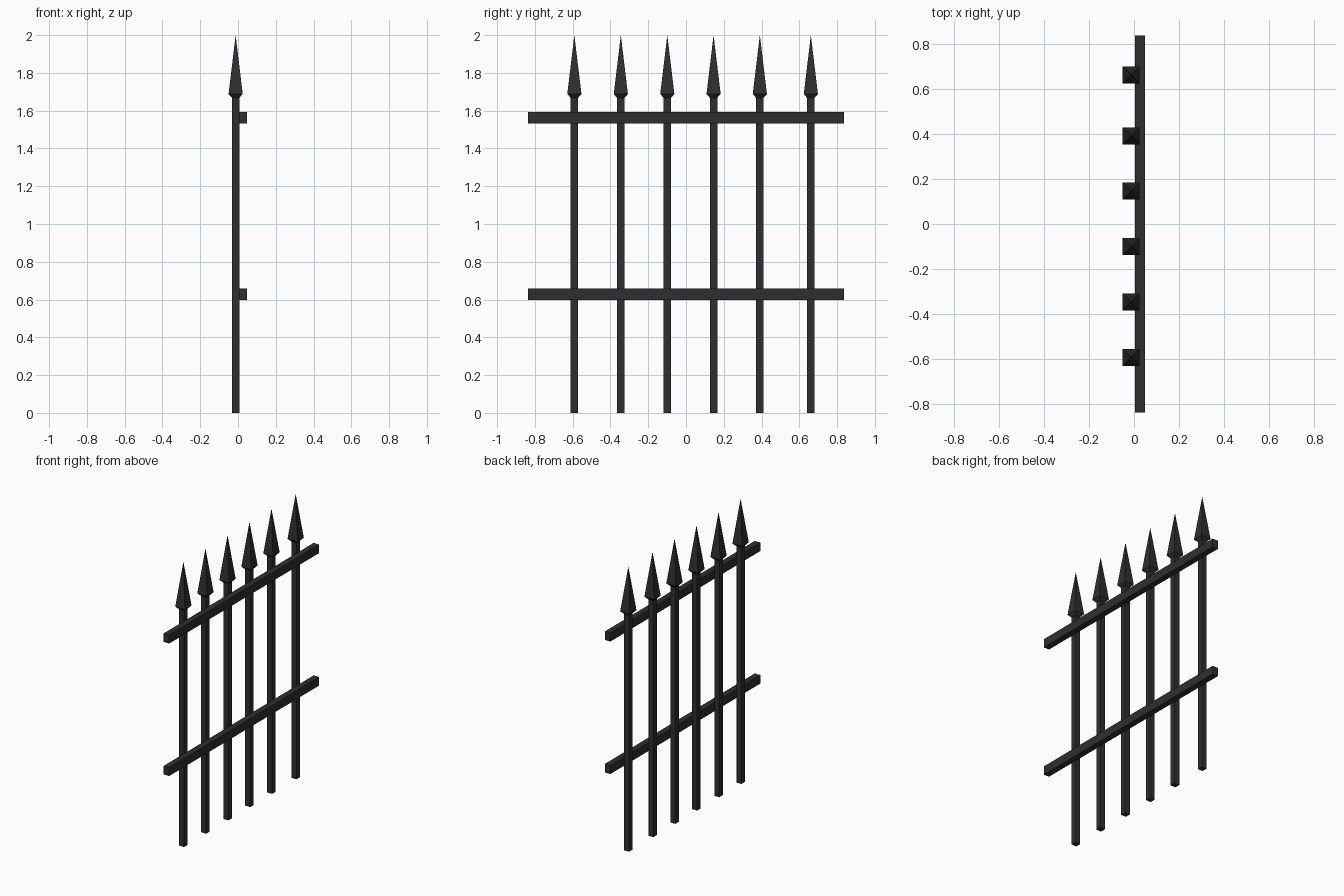
import bpy, bmesh

if "Cube" in bpy.data.objects:
    bpy.data.objects.remove(bpy.data.objects["Cube"])

iron = bpy.data.materials.new("dark iron")
iron.diffuse_color = (0.028, 0.028, 0.028, 1)
iron.use_nodes = True
iron.node_tree.nodes["Principled BSDF"].inputs["Base Color"].default_value = iron.diffuse_color


def loft(name, x, y, sections):
    """Square sections (half_x, half_y, z) stacked into one closed solid; zero size = point."""
    bm = bmesh.new()
    rings = []
    for hx, hy, z in sections:
        corners = [(-1, -1), (1, -1), (1, 1), (-1, 1)] if hx else [(0, 0)]
        rings.append([bm.verts.new((x + sx * hx, y + sy * hy, z)) for sx, sy in corners])
    for a, b in zip(rings, rings[1:]):
        for i in range(4):
            j = (i + 1) % 4
            bm.faces.new((a[i], a[j], b[0]) if len(b) == 1 else (a[i], a[j], b[j], b[i]))
    bm.faces.new(rings[0][::-1])
    if len(rings[-1]) == 4:
        bm.faces.new(rings[-1])
    bmesh.ops.recalc_face_normals(bm, faces=bm.faces)
    mesh = bpy.data.meshes.new(name)
    bm.to_mesh(mesh)
    bm.free()
    mesh.materials.append(iron)
    obj = bpy.data.objects.new(name, mesh)
    bpy.context.collection.objects.link(obj)
    return obj


# Upright bars with spear heads
BAR_X = -0.0125
for y in (-0.591, -0.345, -0.099, 0.146, 0.391, 0.661):
    loft("upright_bar", BAR_X, y, [(0.0195, 0.0195, 0), (0.0195, 0.0195, 1.675)])
    loft("spear_head", BAR_X, y, [(0.0195, 0.0195, 1.668), (0.0375, 0.0375, 1.688), (0, 0, 2.0)])

# Horizontal rails
for z in (0.598, 1.533):
    loft("rail", 0.0265, 0, [(0.0215, 0.836, z), (0.0215, 0.836, z + 0.06)])
